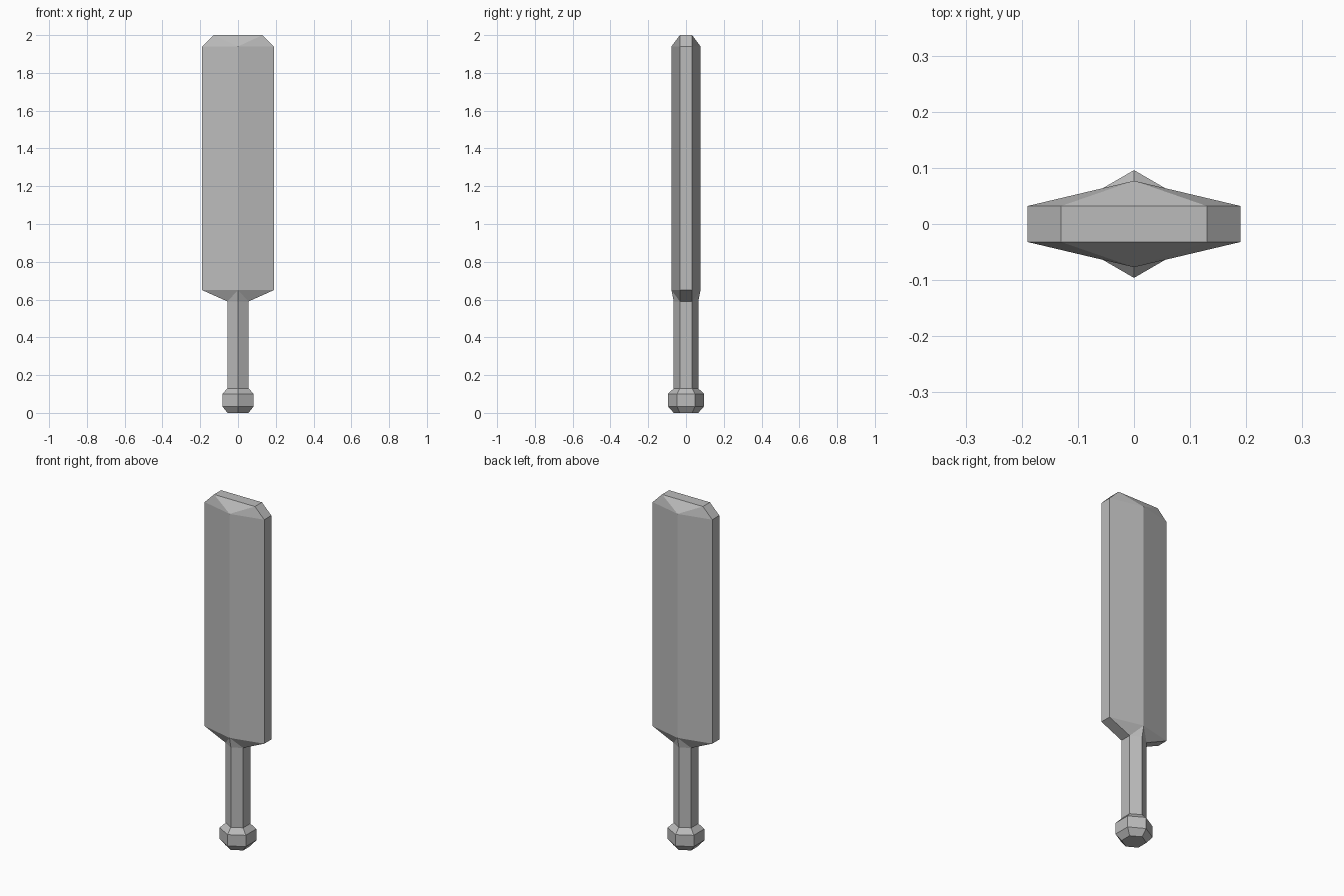
import bpy
import bmesh

if "Cube" in bpy.data.objects:
    bpy.data.objects.remove(bpy.data.objects["Cube"])

grey = bpy.data.materials.new("light grey")
grey.diffuse_color = (0.5, 0.5, 0.5, 1)
grey.use_nodes = True
grey.node_tree.nodes["Principled BSDF"].inputs["Base Color"].default_value = grey.diffuse_color

# Six-sided sections, bottom to top: height, half width, side half depth, ridge depth
sections = [
    (0.00, 0.056, 0.0325, 0.065),   # knob underside
    (0.035, 0.083, 0.048, 0.096),   # knob
    (0.10, 0.083, 0.048, 0.096),
    (0.13, 0.056, 0.0325, 0.065),   # handle
    (0.59, 0.056, 0.0325, 0.065),
    (0.65, 0.19, 0.032, 0.077),     # blade
    (1.94, 0.19, 0.032, 0.077),
]

bm = bmesh.new()


def ring(z, w, s, r):
    points = [(w, -s), (w, s), (0, r), (-w, s), (-w, -s), (0, -r)]
    return [bm.verts.new((x, y, z)) for x, y in points]


rings = [ring(*s) for s in sections]
bm.faces.new(rings[0][::-1])

# Walls; the shoulder is creased from the blade ridge to the handle corners
for level, (lo, hi) in enumerate(zip(rings, rings[1:])):
    for i in range(6):
        j = (i + 1) % 6
        if level == 4 and i in (1, 4):      # next corner is a ridge
            bm.faces.new((lo[i], lo[j], hi[j]))
            bm.faces.new((lo[i], hi[j], hi[i]))
        elif level == 4 and i in (2, 5):    # this corner is a ridge
            bm.faces.new((lo[i], lo[j], hi[i]))
            bm.faces.new((lo[j], hi[j], hi[i]))
        else:
            bm.faces.new((lo[i], lo[j], hi[j], hi[i]))

# Blade tip: flat rectangle with bevels running down to the ridges
br, fr, ridge_b, fl, bl, ridge_f = rings[-1]
tip = [bm.verts.new((x, y, 2.0)) for x, y in
       ((0.13, -0.032), (0.13, 0.032), (-0.13, 0.032), (-0.13, -0.032))]
bm.faces.new(tip)
for a, b, ta, tb, ridge in ((fr, fl, tip[1], tip[2], ridge_b),
                            (bl, br, tip[3], tip[0], ridge_f)):
    bm.faces.new((a, ridge, ta))
    bm.faces.new((ta, ridge, tb))
    bm.faces.new((ridge, b, tb))
bm.faces.new((br, fr, tip[1], tip[0]))
bm.faces.new((fl, bl, tip[3], tip[2]))

bmesh.ops.recalc_face_normals(bm, faces=bm.faces)
mesh = bpy.data.meshes.new("bat")
bm.to_mesh(mesh)
bm.free()
mesh.materials.append(grey)
bpy.context.collection.objects.link(bpy.data.objects.new("bat", mesh))
